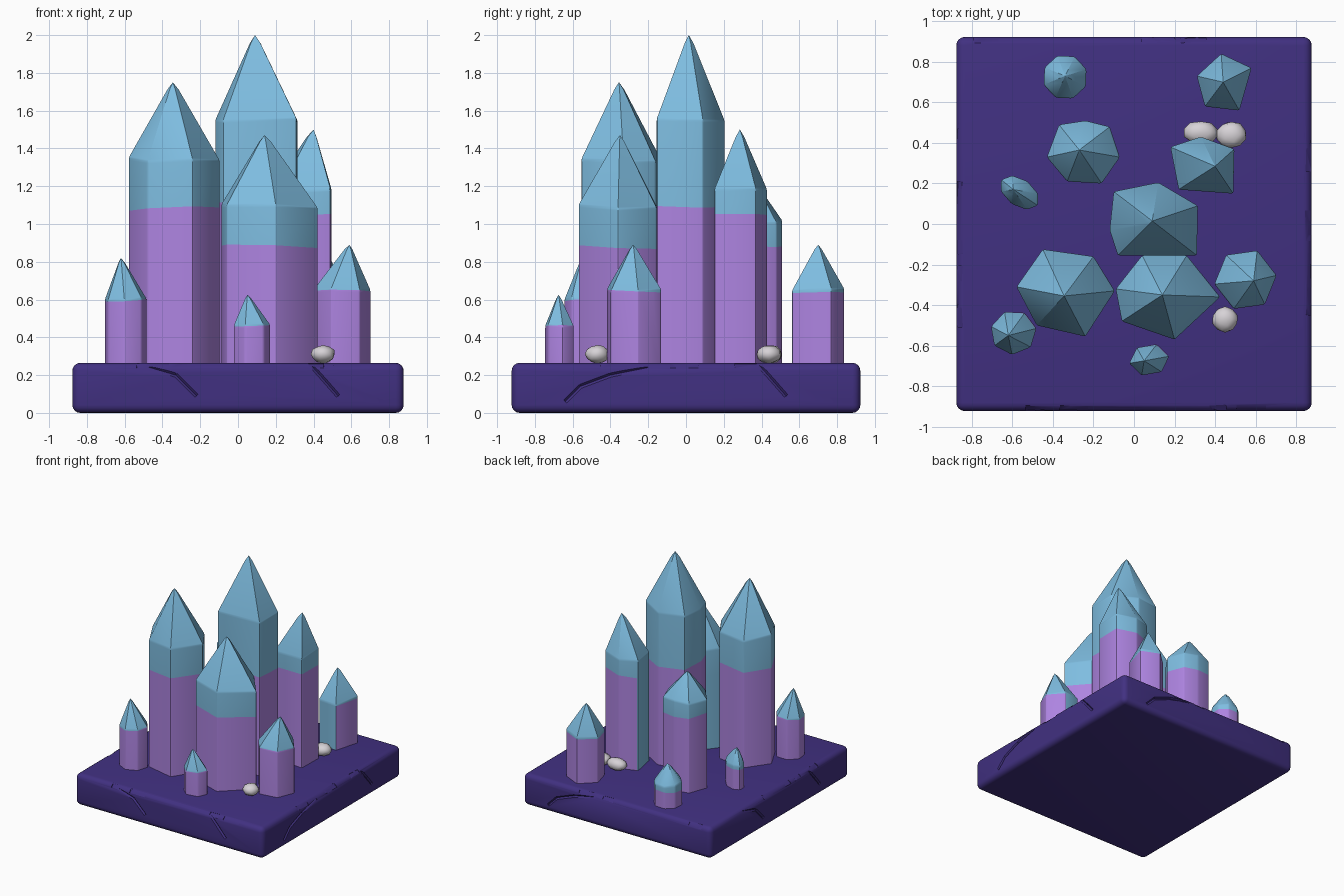
import bpy, bmesh, math, random
from mathutils import Vector, Matrix

random.seed(4)
if "Cube" in bpy.data.objects:
    bpy.data.objects.remove(bpy.data.objects["Cube"], do_unlink=True)


def make_material(name, rgb):
    mat = bpy.data.materials.new(name)
    mat.use_nodes = True
    mat.diffuse_color = (*rgb, 1)
    mat.node_tree.nodes["Principled BSDF"].inputs["Base Color"].default_value = (*rgb, 1)
    return mat


SKY = make_material("sky_blue", (0.21, 0.51, 0.75))
LILAC = make_material("lilac", (0.42, 0.23, 0.75))
INDIGO = make_material("deep_indigo", (0.053, 0.03, 0.22))
STONE = make_material("pale_stone", (0.68, 0.65, 0.68))

BASE_TOP = 0.265


def add_object(name, bm, materials):
    bmesh.ops.recalc_face_normals(bm, faces=bm.faces)
    mesh = bpy.data.meshes.new(name)
    bm.to_mesh(mesh)
    bm.free()
    for mat in materials:
        mesh.materials.append(mat)
    obj = bpy.data.objects.new(name, mesh)
    bpy.context.collection.objects.link(obj)
    return obj


def smooth(obj, degrees):
    bpy.ops.object.select_all(action="DESELECT")
    obj.select_set(True)
    bpy.context.view_layer.objects.active = obj
    bpy.ops.object.shade_smooth_by_angle(angle=math.radians(degrees))


def oval(x, y, rx, ry, sides, turn=0):
    """Footprint with evenly spaced corners, turned in degrees."""
    spin = Matrix.Rotation(math.radians(turn), 2)
    points = []
    for i in range(sides):
        a = math.tau * i / sides
        points.append(Vector((x, y)) + spin @ Vector((rx * math.cos(a), ry * math.sin(a))))
    return points


def crystal(name, outline, tip, shoulder, split, bare=None, soft=0.1):
    """Faceted column with a pointed cap; faces towards 'bare' stay blue."""
    bm = bmesh.new()
    apex = Vector(tip)
    center = apex.xy
    wobble = 0.04 * (apex.z - shoulder)
    heights = [shoulder + random.uniform(-wobble, wobble) for _ in outline]
    cap_z = shoulder + (apex.z - shoulder) * (1 - soft * 0.75)

    low = [bm.verts.new((*p, BASE_TOP - 0.03)) for p in outline]
    mid = [bm.verts.new((*p, h)) for p, h in zip(outline, heights)]
    top = [bm.verts.new((*center.lerp(Vector(p), soft), cap_z)) for p in outline]
    peak = bm.verts.new(apex)
    count = len(outline)
    for i in range(count):
        j = (i + 1) % count
        bm.faces.new((low[i], low[j], mid[j], mid[i]))
        bm.faces.new((mid[i], mid[j], top[j], top[i]))
        bm.faces.new((top[i], top[j], peak))
    bm.faces.new(low)
    bmesh.ops.recalc_face_normals(bm, faces=bm.faces)

    # soften the column corners and the shoulder
    corners = [bm.edges.get((low[i], mid[i])) for i in range(count)]
    corners += [bm.edges.get((mid[i], mid[i - 1])) for i in range(count)]
    bmesh.ops.bevel(bm, geom=corners, offset=0.01, segments=2, profile=0.5,
                    affect="EDGES", clamp_overlap=True)

    # cut along the colour boundary, then colour each side of it
    spot = Vector((*center, split))
    normal = Vector((random.uniform(-0.06, 0.06), random.uniform(-0.06, 0.06), 1))
    bmesh.ops.bisect_plane(bm, geom=bm.verts[:] + bm.edges[:] + bm.faces[:],
                           plane_co=spot, plane_no=normal)
    bm.normal_update()
    facing = Vector((*bare, 0)).normalized() if bare else None
    for face in bm.faces:
        below = (face.calc_center_median() - spot).dot(normal) < 0
        hidden = facing is not None and face.normal.dot(facing) > 0.6
        face.material_index = 1 if below and not hidden else 0
    smooth(add_object(name, bm, [SKY, LILAC]), 25)


# Tall crystals with uneven footprints
crystal("main_crystal",
        [(-.12, -.03), (-.08, -.155), (.31, -.155), (.315, .09), (.12, .205), (-.1, .16)],
        (.09, .015, 2), 1.56, 1.1, soft=0.13)
crystal("front_right_crystal",
        [(-.58, -.31), (-.48, -.5), (-.24, -.555), (-.095, -.33), (-.2, -.16), (-.45, -.125)],
        (-.345, -.355, 1.75), 1.34, 1.08, soft=0.12)
crystal("front_left_crystal",
        [(-.09, -.32), (-.06, -.48), (.2, -.57), (.425, -.36), (.26, -.155), (.04, -.155)],
        (.14, -.35, 1.47), 1.09, .88, bare=(-.5, .87), soft=0.12)
crystal("back_left_crystal",
        [(.18, .38), (.22, .17), (.49, .15), (.495, .37), (.33, .43)],
        (.4, .285, 1.5), 1.18, 1.05, bare=(-1, 0), soft=0.16)
crystal("back_right_crystal",
        [(-.43, .33), (-.33, .21), (-.16, .2), (-.07, .33), (-.12, .48), (-.24, .51), (-.37, .49)],
        (-.27, .365, 1.22), 1.01, .89, soft=0.14)

# Small crystals around the cluster
crystal("small_front_right_crystal", oval(-.595, -.535, .115, .11, 7, 10),
        (-.62, -.55, .82), .6, .595, soft=0.15)
crystal("small_front_crystal", oval(.075, -.67, .1, .08, 6, 10),
        (.05, -.675, .625), .46, .46, soft=0.18)
crystal("small_left_crystal", oval(.55, -.275, .155, .155, 6, 8),
        (.59, -.28, .89), .65, .645, bare=(-1, 1), soft=0.14)
crystal("small_back_left_crystal",
        [(.31, .73), (.35, .58), (.52, .56), (.58, .77), (.43, .84)],
        (.44, .7, .89), .65, .635, bare=(-.3, -1), soft=0.14)
crystal("small_back_right_crystal", oval(-.34, .725, .112, .112, 8, 20),
        (-.34, .73, .6), .45, .4, soft=0.3)
crystal("small_right_crystal", oval(-.565, .155, .11, .068, 8, -35),
        (-.595, .17, .59), .46, .43, soft=0.35)


# Pebbles
def pebble(name, x, y, rx, ry):
    bm = bmesh.new()
    bmesh.ops.create_icosphere(bm, subdivisions=2, radius=1)
    for v in bm.verts:
        v.co *= random.uniform(0.93, 1.04)
        v.co = Vector((x + v.co.x * rx, y + v.co.y * ry, 0.31 + v.co.z * 0.05))
    smooth(add_object(name, bm, [STONE]), 40)


pebble("front_pebble", .45, -.47, .065, .065)
pebble("back_pebble_inner", .33, .45, .085, .06)
pebble("back_pebble_outer", .48, .44, .075, .068)

# Base slab with rounded edges
HALF = Vector((0.877, 0.923))
bm = bmesh.new()
bmesh.ops.create_cube(bm, size=1)
for v in bm.verts:
    v.co = Vector((v.co.x * HALF.x * 2, v.co.y * HALF.y * 2, (v.co.z + 0.5) * BASE_TOP))
bmesh.ops.bevel(bm, geom=bm.edges[:], offset=0.042, segments=4, profile=0.5, affect="EDGES")
base = add_object("stone_base", bm, [INDIGO])

# Cracks and chips cut into the slab
cut = bmesh.new()


def cut_box(place, size):
    bmesh.ops.create_cube(cut, size=1, matrix=place @ Matrix.Diagonal((*size, 1)))


def crack(turn, reach, points):
    side = Matrix.Rotation(math.radians(turn), 4, "Z") @ Matrix.Translation((0, -reach, 0))
    for (ax, az), (bx, bz) in zip(points, points[1:]):
        length = math.hypot(bx - ax, bz - az)
        tilt = Matrix.Rotation(-math.atan2(bz - az, bx - ax), 4, "Y")
        diamond = Matrix.Rotation(math.pi / 4, 4, "X")
        place = Matrix.Translation(((ax + bx) / 2, 0, (az + bz) / 2))
        cut_box(side @ place @ tilt @ diamond, (length, 0.016, 0.016))


LONG = [(-.64, .06), (-.56, .14), (-.4, .2), (-.2, .24)]
SHORT = [(.38, .26), (.46, .17), (.53, .09)]
SLANT = [(-.5, .25), (-.33, .2), (-.22, .09)]
for turn, reach, lines in ((0, HALF.y, (SLANT, SHORT)), (90, HALF.x, (LONG, SHORT)),
                           (180, HALF.y, (LONG,)), (270, HALF.x, (SLANT, SHORT))):
    for line in lines:
        crack(turn, reach, line)
    spin = Matrix.Rotation(math.radians(turn), 4, "Z")
    for _ in range(4):
        spot = Matrix.Translation((random.uniform(-.75, .75), -reach, BASE_TOP))
        tilt = Matrix.Rotation(math.pi / 4 + random.uniform(-.2, .2), 4, "X")
        yaw = Matrix.Rotation(random.uniform(-.1, .1), 4, "Z")
        cut_box(spin @ spot @ yaw @ tilt, (random.uniform(.06, .16), .045, .045))

cutter = add_object("crack_cutter", cut, [INDIGO])
cutter.hide_render = True
mod = base.modifiers.new("cracks", "BOOLEAN")
mod.operation = "DIFFERENCE"
mod.solver = "EXACT"
mod.use_self = True
mod.object = cutter
bpy.context.view_layer.update()
carved = bpy.data.meshes.new_from_object(base.evaluated_get(bpy.context.evaluated_depsgraph_get()))
base.modifiers.clear()
base.data = carved
bpy.data.objects.remove(cutter, do_unlink=True)
smooth(base, 35)
